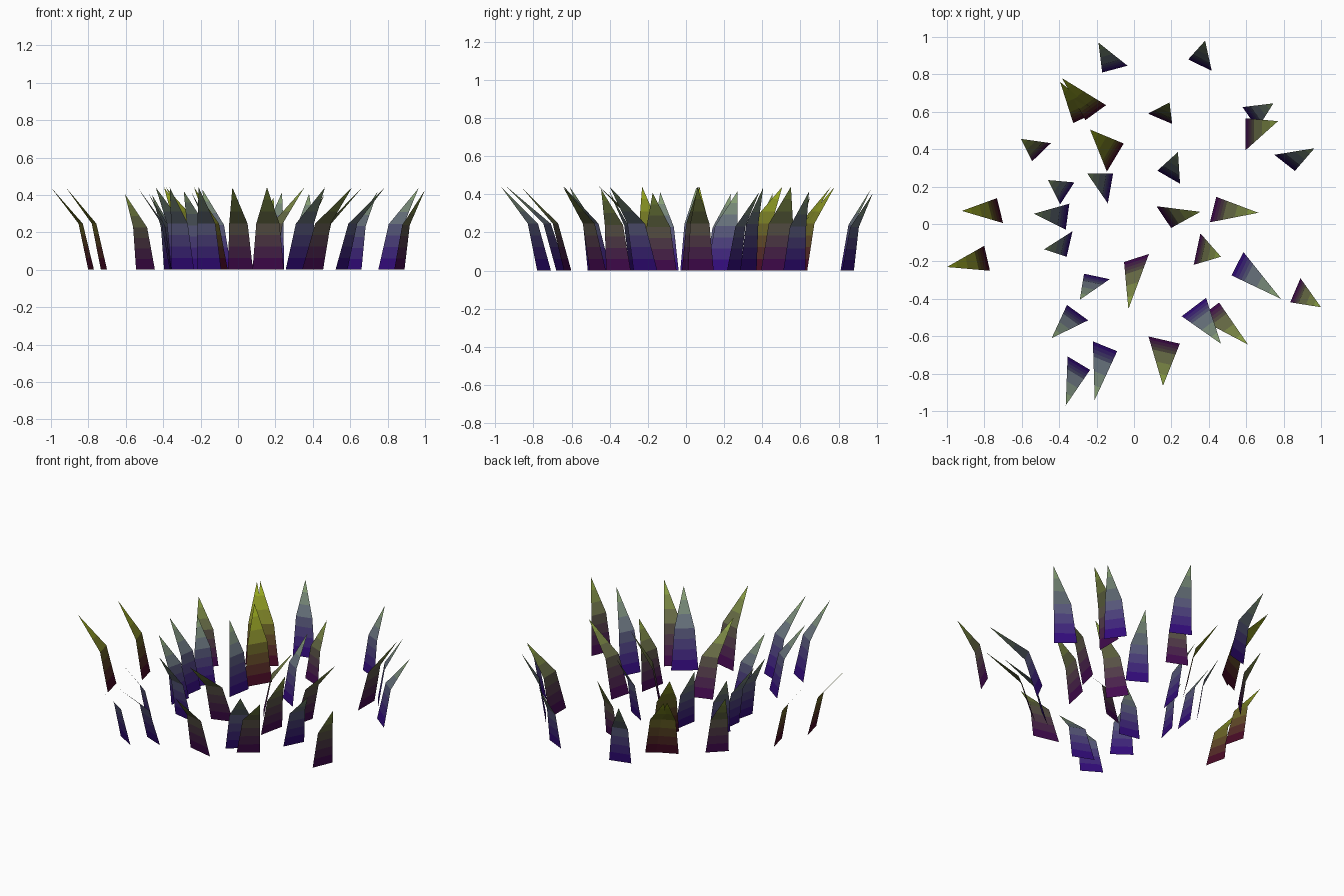
import bpy, bmesh
from math import radians, cos, sin
from mathutils import Vector

if "Cube" in bpy.data.objects:
    bpy.data.objects.remove(bpy.data.objects["Cube"])

# Colour ramps (root, bend, tip) for the three grass tints
RAMPS = {
    "indigo": ((48, 8, 122), (92, 98, 120), (138, 165, 112)),
    "plum": ((66, 8, 82), (92, 92, 70), (142, 166, 66)),
    "maroon": ((68, 6, 42), (108, 110, 42), (156, 175, 34)),
}
LOWER, UPPER = 4, 3  # colour bands below and above the bend


def ramp_materials(tint):
    root, bend, tip = [Vector(c) / 255 for c in RAMPS[tint]]
    cols = [root.lerp(bend, (i + 0.5) / LOWER) for i in range(LOWER)]
    cols += [bend.lerp(tip, (i + 0.5) / UPPER) for i in range(UPPER)]
    mats = []
    for i, c in enumerate(cols):
        m = bpy.data.materials.new(f"{tint}_band_{i}")
        m.diffuse_color = (*[v ** 2.2 for v in c], 1)
        m.use_nodes = True
        m.node_tree.nodes["Principled BSDF"].inputs["Base Color"].default_value = m.diffuse_color
        mats.append(m)
    return mats


def add_blade(bm, width, x, y, angle, tip_x, tip_y):
    # upright root section, then a bend, then a leaning pointed tip
    a = Vector((x, y, 0))
    b = a + width * Vector((cos(radians(angle)), sin(radians(angle)), 0))
    tip = Vector((tip_x, tip_y, 0))
    reach = (tip - (a + b) / 2).length
    tip.z = min(0.44, 0.32 + 0.65 * reach)
    bends = []
    for p in (a, b):
        q = p.lerp(tip, 0.26)
        q.z = tip.z * 0.56
        bends.append(q)
    rows = [(a.lerp(bends[0], i / LOWER), b.lerp(bends[1], i / LOWER)) for i in range(LOWER)]
    rows += [(bends[0].lerp(tip, i / UPPER), bends[1].lerp(tip, i / UPPER)) for i in range(UPPER)]
    rows = [[bm.verts.new(p) for p in r] for r in rows]
    point = bm.verts.new(tip)
    for i, (l, r) in enumerate(rows):
        top = [rows[i + 1][1], rows[i + 1][0]] if i + 1 < len(rows) else [point]
        bm.faces.new([l, r] + top).material_index = i


def grass(name, tint, width, blades):
    bm = bmesh.new()
    for blade in blades:
        add_blade(bm, width, *blade)
    mesh = bpy.data.meshes.new(name)
    bm.to_mesh(mesh)
    bm.free()
    for m in ramp_materials(tint):
        mesh.materials.append(m)
    bpy.context.collection.objects.link(bpy.data.objects.new(name, mesh))


# Each blade: root corner x, y, root edge direction, tip x, y
grass("indigo_blades", "indigo", 0.14, [
    (-.17, .81, 15, -.19, .97), (.29, .88, -26, .38, .98),
    (.58, .625, -55, .745, .645), (.75, .37, -38, .965, .405),
    (-.395, .105, 57, -.46, .235), (-.365, -.03, 82, -.535, .055),
    (-.36, -.175, 77, -.48, -.135), (.125, .285, -30, .235, .385),
    (-.13, -.295, 168, -.29, -.405), (-.245, -.515, 144, -.44, -.61),
    (.585, -.15, -117, .785, -.40), (-.09, -.68, 158, -.21, -.94),
    (-.235, -.78, 149, -.365, -.97)])
grass("wide_indigo_blades", "indigo", 0.163, [
    (-.14, .11, 80, -.25, .27), (.385, -.395, 217, .465, -.64)])

grass("plum_blades", "plum", 0.14, [
    (.075, .59, -23, .19, .65), (-.545, .335, 44, -.605, .455),
    (.12, .095, -56, .355, .065), (.44, .145, -104, .665, .06),
    (.08, -.16, 198, -.03, -.455), (.89, -.29, -113, 1.0, -.445),
    (.455, -.42, 217, .61, -.645)])
grass("wide_plum_blades", "plum", 0.172, [
    (.595, .565, -90, .77, .55), (.355, -.05, -102, .465, -.175),
    (.245, -.64, 167, .155, -.865)])

grass("maroon_blades", "maroon", 0.137, [
    (-.325, .54, 25, -.395, .76), (-.26, .555, 36, -.385, .78),
    (-.70, .005, 104, -.92, .14 / 2), (-.77, -.25, 103, -1.0, -.23)])
grass("wide_maroon_blade", "maroon", 0.175, [(-.145, .28, 59, -.235, .505)])
